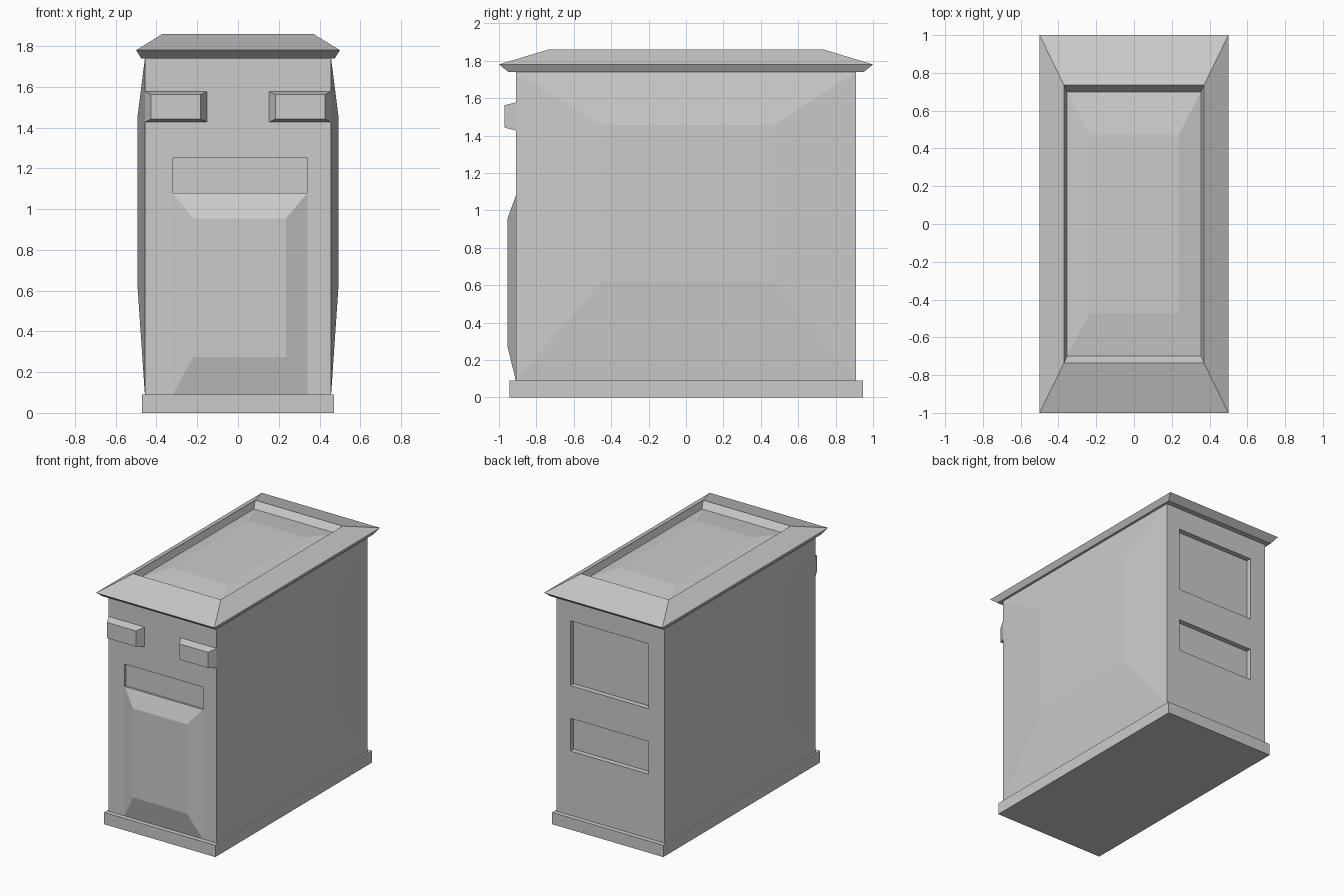
import bpy, bmesh

if "Cube" in bpy.data.objects:
    bpy.data.objects.remove(bpy.data.objects["Cube"])

# Order in which (w, u, v) become x, y, z for each loft axis
PLACE = {
    'X': lambda w, u, v: (w, u, v),
    'Y': lambda w, u, v: (u, w, v),
    'Z': lambda w, u, v: (u, v, w),
}


def loft(name, axis, rings):
    """Closed solid through rectangles (w, u0, u1, v0, v1) stacked along an axis."""
    bm = bmesh.new()
    loops = []
    for w, u0, u1, v0, v1 in rings:
        corners = [(u0, v0), (u1, v0), (u1, v1), (u0, v1)]
        loops.append([bm.verts.new(PLACE[axis](w, u, v)) for u, v in corners])
    for a, b in zip(loops, loops[1:]):
        for i in range(4):
            j = (i + 1) % 4
            bm.faces.new((a[i], a[j], b[j], b[i]))
    bm.faces.new(loops[0])
    bm.faces.new(loops[-1])
    bmesh.ops.recalc_face_normals(bm, faces=bm.faces)
    mesh = bpy.data.meshes.new(name)
    bm.to_mesh(mesh)
    bm.free()
    obj = bpy.data.objects.new(name, mesh)
    bpy.context.collection.objects.link(obj)
    return obj


def centred(w, u, v):
    return (w, -u, u, -v, v)


def cut(target, y0, y1, z0, z1):
    """Sink a rectangular recess into the front or back wall."""
    cutter = loft("recess_cutter", 'Y', [(y0, -0.32, 0.34, z0, z1), (y1, -0.32, 0.34, z0, z1)])
    mod = target.modifiers.new("recess", 'BOOLEAN')
    mod.operation = 'DIFFERENCE'
    mod.solver = 'EXACT'
    mod.object = cutter
    bpy.context.view_layer.objects.active = target
    bpy.ops.object.modifier_apply(modifier=mod.name)
    bpy.data.objects.remove(cutter)


# Plinth
loft("plinth", 'Z', [centred(0, 0.47, 0.945), centred(0.09, 0.47, 0.945)])

# Body with faceted, bulging side walls
wall = (-0.91, 0.91, 0.09, 1.74)
bulge = (-0.45, 0.47, 0.62, 1.455)
body = loft("body", 'X', [(-0.493, *bulge), (-0.457, *wall), (0.457, *wall), (0.493, *bulge)])

# Front slot and two back recesses
cut(body, -1.0, -0.895, 1.078, 1.25)
cut(body, 0.87, 1.0, 1.08, 1.575)
cut(body, 0.87, 1.0, 0.58, 0.83)

# Roof cap: flared eave, sloped sides, sunken tray with a raised panel
loft("roof", 'Z', [
    centred(1.74, 0.475, 0.95),
    centred(1.78, 0.50, 1.00),
    centred(1.86, 0.37, 0.735),
    centred(1.81, 0.355, 0.70),
    centred(1.84, 0.235, 0.47),
])

# Bevelled front panel
loft("front_panel", 'Y', [
    (-0.89, -0.32, 0.34, 0.09, 1.078),
    (-0.91, -0.32, 0.34, 0.09, 1.078),
    (-0.955, -0.22, 0.235, 0.275, 0.955),
])

# Pair of bevelled blocks under the roof
for side, label in ((-1, "left"), (1, "right")):
    outer = sorted((side * 0.153, side * 0.457))
    inner = sorted((side * 0.183, side * 0.427))
    loft(f"front_block_{label}", 'Y', [
        (-0.905, *outer, 1.427, 1.577),
        (-0.91, *outer, 1.427, 1.577),
        (-0.97, *inner, 1.442, 1.562),
    ])
